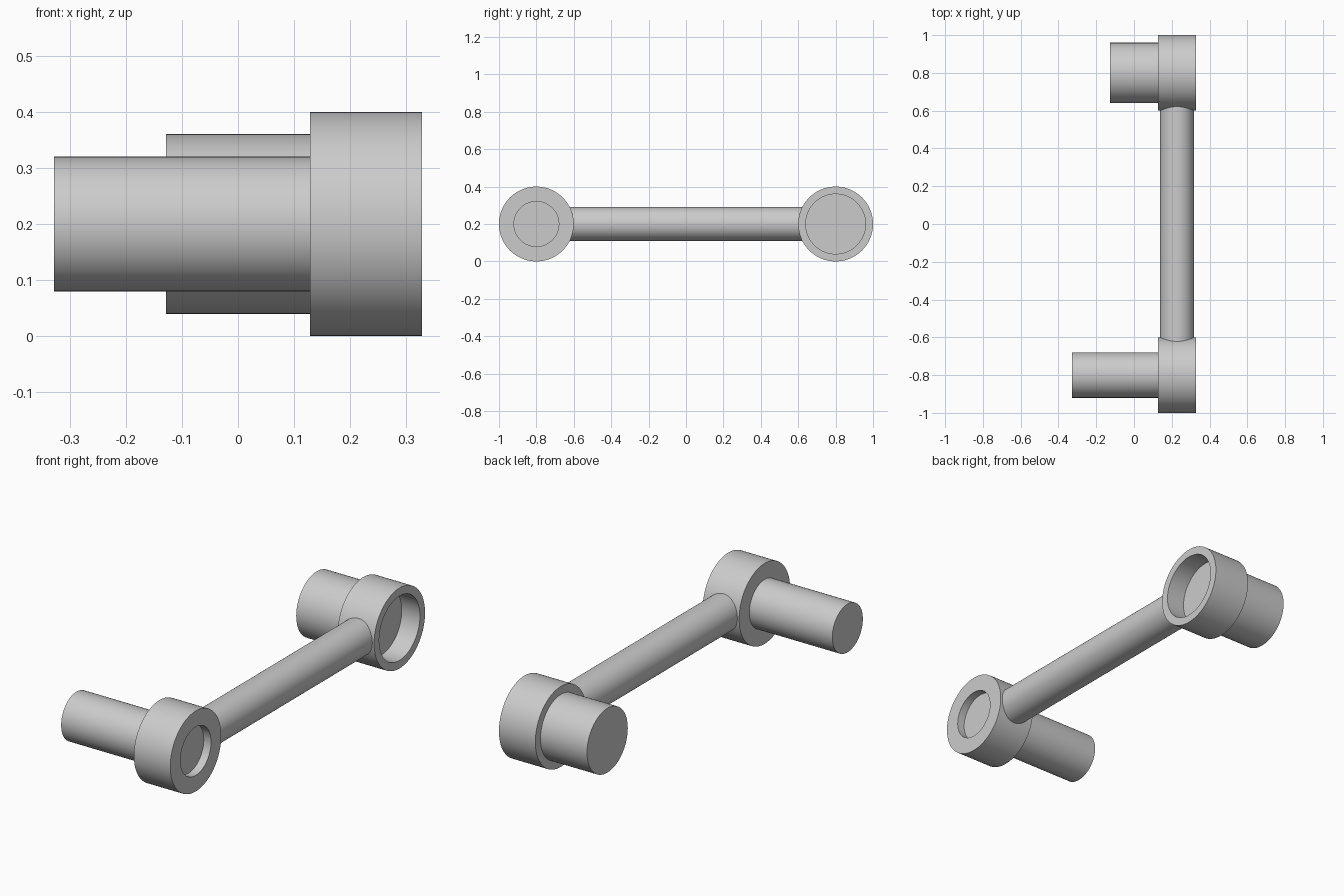
import bpy, bmesh, math

if "Cube" in bpy.data.objects:
    bpy.data.objects.remove(bpy.data.objects["Cube"])

grey = bpy.data.materials.new("light_grey")
grey.diffuse_color = (0.6, 0.6, 0.6, 1)
grey.use_nodes = True
grey.node_tree.nodes["Principled BSDF"].inputs["Base Color"].default_value = grey.diffuse_color

SEGMENTS = 96


def lathe(name, profile, location, rotation=(0, 0, 0)):
    """Revolve (x, radius) points around the local x axis."""
    bm = bmesh.new()
    verts = [bm.verts.new((x, 0, r)) for x, r in profile]
    edges = [bm.edges.new(pair) for pair in zip(verts, verts[1:])]
    bmesh.ops.spin(bm, geom=verts + edges, cent=(0, 0, 0), axis=(1, 0, 0),
                   angle=math.tau, steps=SEGMENTS)
    bmesh.ops.remove_doubles(bm, verts=bm.verts, dist=1e-5)
    bmesh.ops.recalc_face_normals(bm, faces=bm.faces)
    mesh = bpy.data.meshes.new(name)
    bm.to_mesh(mesh)
    bm.free()
    mesh.materials.append(grey)
    obj = bpy.data.objects.new(name, mesh)
    obj.location = location
    obj.rotation_euler = rotation
    bpy.context.collection.objects.link(obj)
    bpy.ops.object.select_all(action='DESELECT')
    obj.select_set(True)
    bpy.context.view_layer.objects.active = obj
    bpy.ops.object.shade_smooth_by_angle(angle=math.radians(30))
    return obj


def collar_with_pin(name, y, pin_end, radius, recess):
    """Solid pin stepping up to a wide collar with a round socket in its outer face."""
    inner, outer, collar = 0.128, 0.328, 0.2
    floor = outer - recess
    lathe(name, [(pin_end, 0), (pin_end, radius), (inner, radius),
                 (inner, collar), (outer, collar), (outer, radius),
                 (floor, radius), (floor, 0)], (0, y, 0.2))


# Two collars: long slim pin in front, short thick pin behind
collar_with_pin("front_collar_and_pin", -0.8, -0.328, 0.12, 0.04)
collar_with_pin("rear_collar_and_pin", 0.8, -0.128, 0.16, 0.10)

# Round rod joining the collars, ending inside their walls
lathe("connecting_rod", [(-0.63, 0), (-0.63, 0.09), (0.63, 0.09), (0.63, 0)],
      (0.228, 0, 0.2), (0, 0, math.pi / 2))
